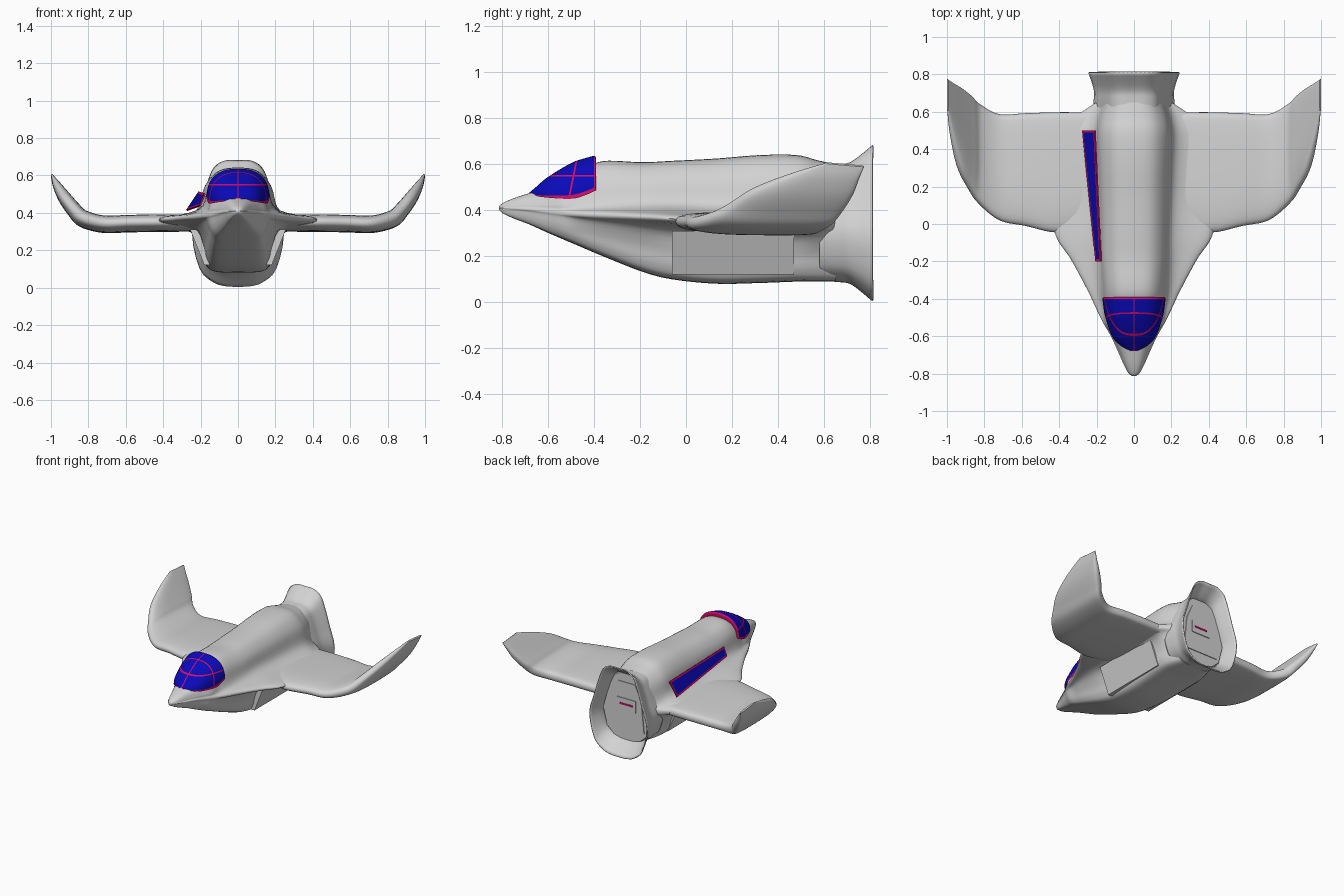
import bpy, bmesh, math
from mathutils import Vector

if "Cube" in bpy.data.objects:
    bpy.data.objects.remove(bpy.data.objects["Cube"], do_unlink=True)


def material(name, rgb):
    m = bpy.data.materials.new(name)
    m.use_nodes = True
    m.diffuse_color = (*rgb, 1)
    m.node_tree.nodes["Principled BSDF"].inputs["Base Color"].default_value = (*rgb, 1)
    return m


GRAY = material("hull gray", (0.65, 0.65, 0.65))
BLUE = material("glass blue", (0.003, 0.003, 0.5))
RED = material("frame crimson", (0.65, 0.004, 0.13))


def spline(pts, n, closed=False):
    """Smooth curve through the points, n steps per span."""
    m = len(pts)
    at = (lambda i: pts[i % m]) if closed else (lambda i: pts[max(0, min(m - 1, i))])
    out = []
    for i in range(m if closed else m - 1):
        a, b, c, d = (at(i + k) for k in (-1, 0, 1, 2))
        for j in range(n):
            t = j / n
            out.append(0.5 * (2 * b + (c - a) * t + (2 * a - 5 * b + 4 * c - d) * t ** 2
                              + (3 * b - a - 3 * c + d) * t ** 3))
    if not closed:
        out.append(pts[-1].copy())
    return out


def finish(name, bm, mats, angle=40):
    bmesh.ops.recalc_face_normals(bm, faces=bm.faces)
    me = bpy.data.meshes.new(name)
    bm.to_mesh(me)
    bm.free()
    for m in mats:
        me.materials.append(m)
    for p in me.polygons:
        p.use_smooth = True
    me.set_sharp_from_angle(angle=math.radians(angle))
    ob = bpy.data.objects.new(name, me)
    bpy.context.collection.objects.link(ob)
    return ob


def skin(rows, closed=True, caps=True):
    """Quads between rows of points."""
    bm = bmesh.new()
    vs = [[bm.verts.new(p) for p in r] for r in rows]
    n = len(rows[0])
    for a, b in zip(vs, vs[1:]):
        for j in range(n if closed else n - 1):
            k = (j + 1) % n
            bm.faces.new((a[j], a[k], b[k], b[j]))
    if caps:
        bm.faces.new(vs[0])
        bm.faces.new(vs[-1])
    return bm


def loft(sections, around=4, along=6, caps=True):
    rings = [spline(s, around, True) for s in sections]
    columns = [spline(list(c), along) for c in zip(*rings)]
    return skin(list(zip(*columns)), True, caps)


def mirrored(half):
    return half + [Vector((-p.x, p.y, p.z)) for p in half[-2:0:-1]]


def prism(face_a, face_b):
    return skin([[Vector(p) for p in face_a], [Vector(p) for p in face_b]])


# Fuselage: y, top, bottom, half width, edge half width, edge height
stations = [(-.812, .418, .402, .01, .012, .41), (-.795, .432, .386, .028, .031, .41),
            (-.75, .452, .365, .05, .055, .408), (-.68, .475, .338, .078, .086, .404),
            (-.6, .5, .302, .115, .123, .395), (-.53, .53, .272, .15, .163, .388),
            (-.45, .575, .238, .157, .2, .382), (-.36, .614, .2, .17, .24, .378),
            (-.19, .609, .133, .185, .325, .372), (-.06, .615, .1, .19, .4, .365),
            (.13, .625, .081, .197, .42, .352), (.32, .64, .084, .205, .42, .345),
            (.48, .64, .09, .21, .4, .34), (.57, .618, .09, .195, .31, .338), (.65, .6, .09, .165, .2, .338)]


def hull_section(y, top, low, w, s, ze):
    h, d, f = top - ze, ze - low, s - w
    root = min(f, .11)
    half = [(0, top), (.5 * w, top - .06 * h), (.84 * w, top - .32 * h), (w, ze + .3 * h),
            (w + .35 * f, ze + .14 * h), (s, ze + .05 * h), (s, ze - .06 * d),
            (w + .42 * root, ze - .17 * d), (.98 * w, ze - .5 * d), (.87 * w, ze - .8 * d),
            (.66 * w, ze - .97 * d), (0, low)]
    return mirrored([Vector((x, y, z)) for x, z in half])


finish("fuselage", loft([hull_section(*s) for s in stations]), [GRAY], 60)

# Wings with upturned tips: x, leading edge, trailing edge, height, thickness
wing = [(.14, -.02, .6, .345, .08), (.3, -.02, .6, .345, .085), (.42, -.045, .6, .345, .088),
        (.58, -.01, .595, .343, .088), (.72, .02, .59, .34, .088), (.83, .11, .645, .37, .088),
        (.88, .19, .69, .42, .078), (.93, .29, .73, .485, .067), (.97, .45, .755, .55, .042),
        (.997, .61, .775, .6, .014)]
foil = [(0, 0), (.05, .33), (.25, .5), (.6, .5), (.9, .42), (.985, .24)]
foil += [(c, -k) for c, k in foil[:0:-1]]
for side, label in ((1, "left"), (-1, "right")):
    sections = []
    for i, (x, le, te, z, t) in enumerate(wing):
        a, b = wing[max(i - 1, 0)], wing[min(i + 1, len(wing) - 1)]
        n = Vector((a[3] - b[3], 0, b[0] - a[0])).normalized()
        ring = []
        for c, k in foil:
            p = Vector((x, le + c * (te - le), z - .015 * (c - .4))) + n * k * t
            ring.append(Vector((side * min(p.x, 1), p.y, p.z)))
        sections.append(ring)
    finish(label + "_wing", loft(sections, 4, 5), [GRAY], 50)

    # Slanted intake box under each wing root
    def face(shift):
        return [(side * (x - shift), y, z) for x, y, z in
                ((.255, -.06, .31), (.255, .47, .31), (.18, .47, .12), (.18, -.06, .12))]
    finish(label + "_intake", prism(face(0), face(.08)), [GRAY], 30)

# Flared exhaust shroud
rim = [(0, .682), (.07, .68), (.13, .642), (.165, .56), (.205, .43), (.245, .28),
       (.205, .1), (.135, .03), (.07, .008), (0, .005)]


def rim_ring(y, sx, sz):
    return mirrored([Vector((x * sx, y, .345 + (z - .345) * sz)) for x, z in rim])


shroud = finish("exhaust_shroud", loft([rim_ring(.58, .88, .74), rim_ring(.66, .88, .755),
                                        rim_ring(.72, .88, .79), rim_ring(.81, 1, 1)], 3, 4, False),
                [GRAY], 50)
wall = shroud.modifiers.new("wall", 'SOLIDIFY')
wall.thickness = .008

# Exhaust bulkhead with its raised plates
finish("exhaust_bulkhead", skin([rim_ring(.69, .86, .755), rim_ring(.705, .82, .735)]), [GRAY], 30)


def plate(name, outline, y, depth, mat):
    finish(name, prism([(x, y, z) for x, z in outline], [(x, y + depth, z) for x, z in outline]), [mat], 30)


def rect(w, low, high):
    return [(-w, low), (w, low), (w, high), (-w, high)]


plate("bulkhead_panel", [(-.145, .18), (.145, .18), (.12, .42), (.07, .53), (-.07, .53), (-.12, .42)],
      .704, .007, GRAY)
plate("hatch", rect(.077, .32, .41), .71, .007, GRAY)
plate("hatch_strip", rect(.052, .36, .373), .716, .004, RED)

# Canopy: y, top, base, half width; the last station tucks into the hull
canopy = [(-.68, .478, .473, .015), (-.65, .503, .463, .072), (-.6, .545, .455, .118),
          (-.5, .605, .45, .153), (-.44, .626, .465, .164), (-.395, .635, .485, .167),
          (-.392, .605, .49, .15)]
ARC, STEPS = 44, 6
rows = []
for y, top, low, w in spline([Vector(c) for c in canopy], STEPS):
    row = []
    for j in range(ARC + 1):
        c, s = math.cos(math.pi * j / ARC), max(0, math.sin(math.pi * j / ARC))
        row.append(Vector((math.copysign(abs(c) ** .8, c) * w, y, low + (top - low) * s ** .85)))
    rows.append(row)
bm = skin(rows, False, False)
bm.faces.ensure_lookup_table()
for i, f in enumerate(bm.faces):
    r, c = divmod(i, ARC)
    f.material_index = int(r < 1 or r >= len(rows) - STEPS - 2 or c in (0, ARC - 1))
# Frame bars cut into the glass: a point on each and the direction across it
HALF = .0038
bars = [(Vector(p), Vector(n).normalized()) for p, n in
        (((0, 0, 0), (1, 0, 0)), ((0, -.475, .62), (0, 1, -.2)), ((0, 0, .55), (0, 0, 1)))]
for point, across in bars:
    for off in (-HALF, HALF):
        bmesh.ops.bisect_plane(bm, geom=bm.verts[:] + bm.edges[:] + bm.faces[:],
                               plane_co=point + across * off, plane_no=across, dist=1e-6)
for f in bm.faces:
    m = f.calc_center_median()
    if any(abs((m - point).dot(across)) < HALF for point, across in bars):
        f.material_index = 1
finish("canopy", bm, [BLUE, RED], 60)

# Long side window on the right flank only
outer = [Vector(p) for p in ((-.278, .5, .415), (-.212, .5, .515), (-.18, -.2, .505), (-.207, -.2, .44))]
inward = Vector((.0075, 0, -.0045))
bm = prism(outer, [p + inward for p in outer])
bmesh.ops.recalc_face_normals(bm, faces=bm.faces)
bm.normal_update()
pane = min(bm.faces, key=lambda f: f.normal.dot(inward))
for f in bm.faces:
    f.material_index = 1
bmesh.ops.inset_region(bm, faces=[pane], thickness=.012, use_even_offset=True)
pane.material_index = 0
finish("side_window", bm, [BLUE, RED], 20)
